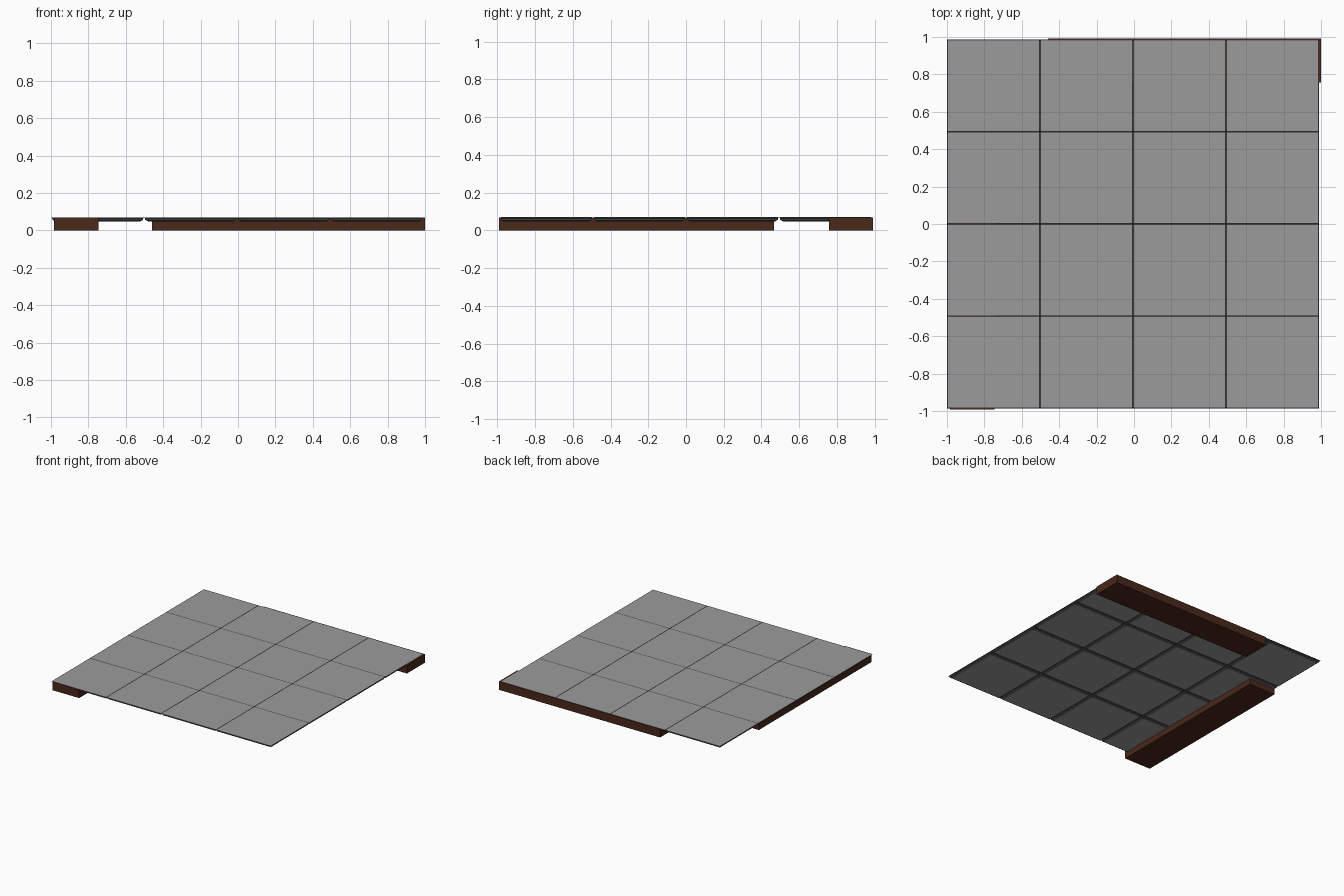
import bpy, bmesh

cube = bpy.data.objects.get("Cube")
if cube:
    bpy.data.objects.remove(cube)


def material(name, rgb):
    m = bpy.data.materials.new(name)
    m.use_nodes = True
    m.diffuse_color = (*rgb, 1)
    m.node_tree.nodes["Principled BSDF"].inputs["Base Color"].default_value = (*rgb, 1)
    return m


stone = material("grey stone", (0.33, 0.33, 0.33))
edging = material("dark grey edging", (0.08, 0.08, 0.08))
wood = material("dark brown wood", (0.068, 0.021, 0.011))


def finish(bm, name, *mats):
    bmesh.ops.recalc_face_normals(bm, faces=bm.faces)
    mesh = bpy.data.meshes.new(name)
    bm.to_mesh(mesh)
    bm.free()
    for mat in mats:
        mesh.materials.append(mat)
    obj = bpy.data.objects.new(name, mesh)
    bpy.context.collection.objects.link(obj)
    return obj


def make_tile(half_x, half_y, rings):
    """Stack rectangular rings of (inset, height); side faces are edging."""
    bm = bmesh.new()
    loops = [[bm.verts.new((sx * (half_x - inset), sy * (half_y - inset), z))
              for sx, sy in ((-1, -1), (1, -1), (1, 1), (-1, 1))] for inset, z in rings]
    for low, high in zip(loops, loops[1:]):
        for i in range(4):
            j = (i + 1) % 4
            bm.faces.new((low[i], low[j], high[j], high[i])).material_index = 1
    bm.faces.new(loops[0])
    bm.faces.new(loops[-1])
    return finish(bm, "tile", stone, edging)


def box(name, mat, low, high):
    bm = bmesh.new()
    bmesh.ops.create_cube(bm, size=1)
    for v in bm.verts:
        v.co = [a + (c + 0.5) * (b - a) for a, b, c in zip(low, high, v.co)]
    return finish(bm, name, mat)


# Paving tiles: chamfered underside, upright sides, thin lip sloping up to the top
PITCH_X, PITCH_Y = 0.497, 0.493
RINGS = [(0.021, 0.048), (0.006, 0.056), (0.006, 0.064), (0, 0.067), (0.005, 0.07)]
first = make_tile(PITCH_X / 2, PITCH_Y / 2, RINGS)
for row in range(4):
    for col in range(4):
        tile = first if row == col == 0 else first.copy()
        if tile is not first:
            bpy.context.collection.objects.link(tile)
        tile.name = f"tile_{row}_{col}"
        tile.location = (-0.005 + (col - 1.5) * PITCH_X, (row - 1.5) * PITCH_Y, 0)

# Supporting beams along the rear and one side
box("rear_beam", wood, (-0.46, 0.757, 0), (1, 0.992, 0.068))
box("side_beam", wood, (-0.985, -0.991, 0), (-0.745, 0.465, 0.068))
